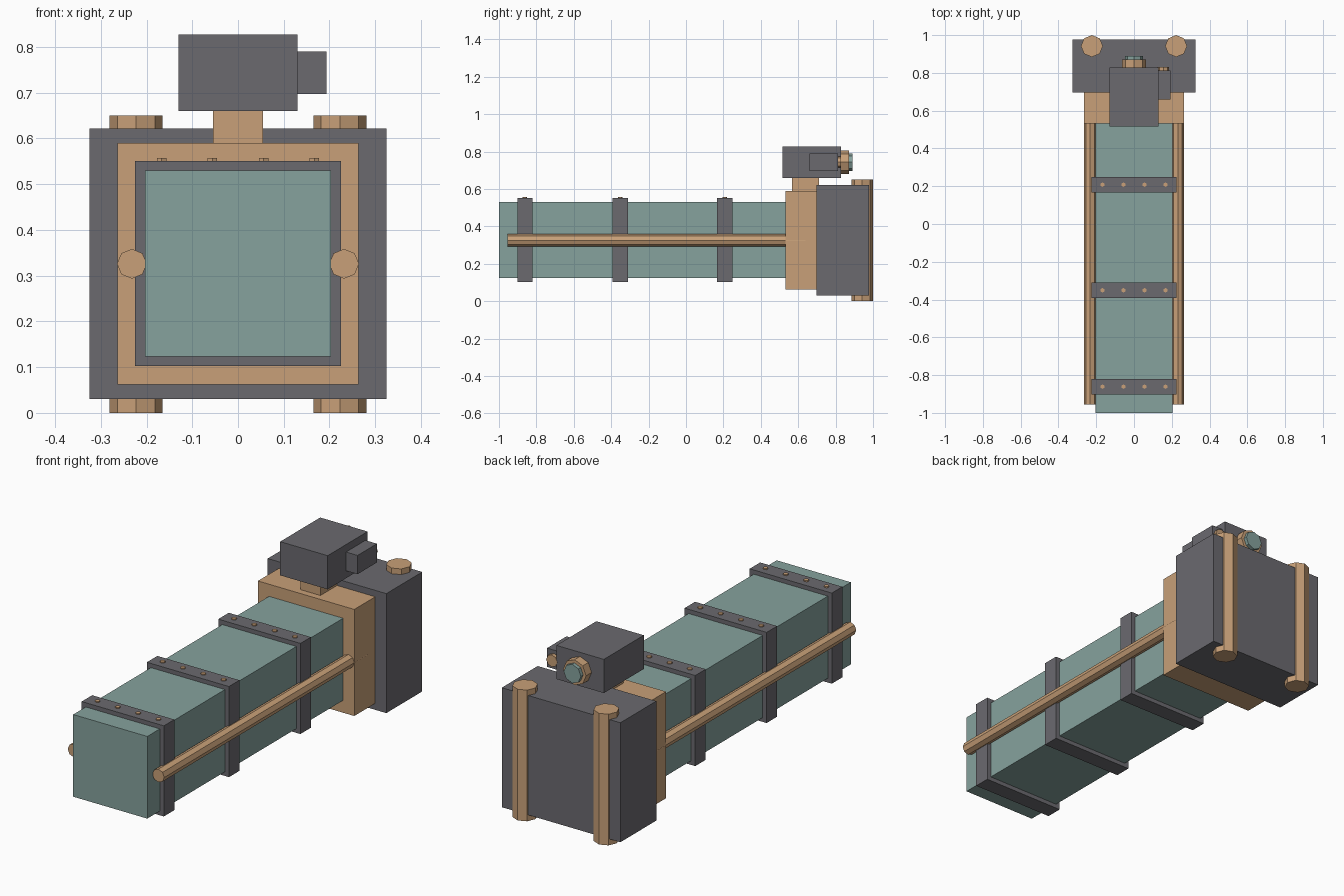
import bpy, math
from mathutils import Matrix, Vector

if "Cube" in bpy.data.objects:
    bpy.data.objects.remove(bpy.data.objects["Cube"])


def material(name, rgb):
    m = bpy.data.materials.new(name)
    m.diffuse_color = (*rgb, 1)
    m.use_nodes = True
    m.node_tree.nodes["Principled BSDF"].inputs["Base Color"].default_value = m.diffuse_color
    return m


TEAL = material("weathered teal", (0.238, 0.361, 0.337))
GREY = material("dark grey metal", (0.147, 0.144, 0.159))
TAN = material("tan brass", (0.578, 0.352, 0.188))


def finish(name, mat):
    ob = bpy.context.object
    ob.name = name
    ob.data.materials.append(mat)
    return ob


def box(name, mat, x, y, z):
    """Box from (min, max) ranges."""
    bpy.ops.mesh.primitive_cube_add(size=1)
    ob = finish(name, mat)
    size = [r[1] - r[0] for r in (x, y, z)]
    mid = Vector([(r[0] + r[1]) / 2 for r in (x, y, z)])
    ob.data.transform(Matrix.Translation(mid) @ Matrix.Diagonal((*size, 1)))
    return ob


def rod(name, mat, a, b, r, sides=8, turn=0.0):
    """Flat-sided cylinder between two points."""
    a, b = Vector(a), Vector(b)
    bpy.ops.mesh.primitive_cylinder_add(vertices=sides, radius=r, depth=(b - a).length)
    ob = finish(name, mat)
    spin = (b - a).to_track_quat('Z', 'Y').to_matrix().to_4x4()
    ob.data.transform(Matrix.Translation((a + b) / 2) @ spin @ Matrix.Rotation(turn, 4, 'Z'))
    return ob


# Long square beam
box("beam", TEAL, (-0.203, 0.203), (-1.0, 0.55), (0.123, 0.53))

# Straps around the beam, each with a row of rivets
for i, y in enumerate((-0.861, -0.351, 0.208)):
    box(f"strap_{i}", GREY, (-0.225, 0.225), (y - 0.041, y + 0.041), (0.102, 0.551))
    for j, x in enumerate((-0.167, -0.056, 0.056, 0.167)):
        rod(f"rivet_{i}_{j}", TAN, (x, y, 0.54), (x, y, 0.557), 0.012, 6)

# Collar and rear block
box("collar", TAN, (-0.264, 0.264), (0.533, 0.72), (0.062, 0.59))
box("rear_block", GREY, (-0.325, 0.325), (0.697, 0.978), (0.03, 0.622))

# Side rods and rear posts, left and right
for side, s in (("left", -1), ("right", 1)):
    rod(f"{side}_side_rod", TAN, (s * 0.232, -0.955, 0.326), (s * 0.232, 0.64, 0.326), 0.0325)
    rod(f"{side}_rear_post", TAN, (s * 0.223, 0.942, 0), (s * 0.223, 0.942, 0.65), 0.058)

# Sight housing on its neck
box("sight_neck", TAN, (-0.055, 0.055), (0.567, 0.711), (0.57, 0.68))
box("sight_housing", GREY, (-0.13, 0.13), (0.516, 0.829), (0.66, 0.827))
rod("eyepiece_ring", TAN, (0, 0.80, 0.744), (0, 0.872, 0.744), 0.063)
rod("eyepiece_lens", TEAL, (0, 0.85, 0.744), (0, 0.89, 0.744), 0.047)

# Small box on the right of the housing, with its knob
box("side_box", GREY, (0.12, 0.193), (0.66, 0.812), (0.697, 0.79))
rod("side_knob", TAN, (0.155, 0.79, 0.744), (0.155, 0.83, 0.744), 0.03)
